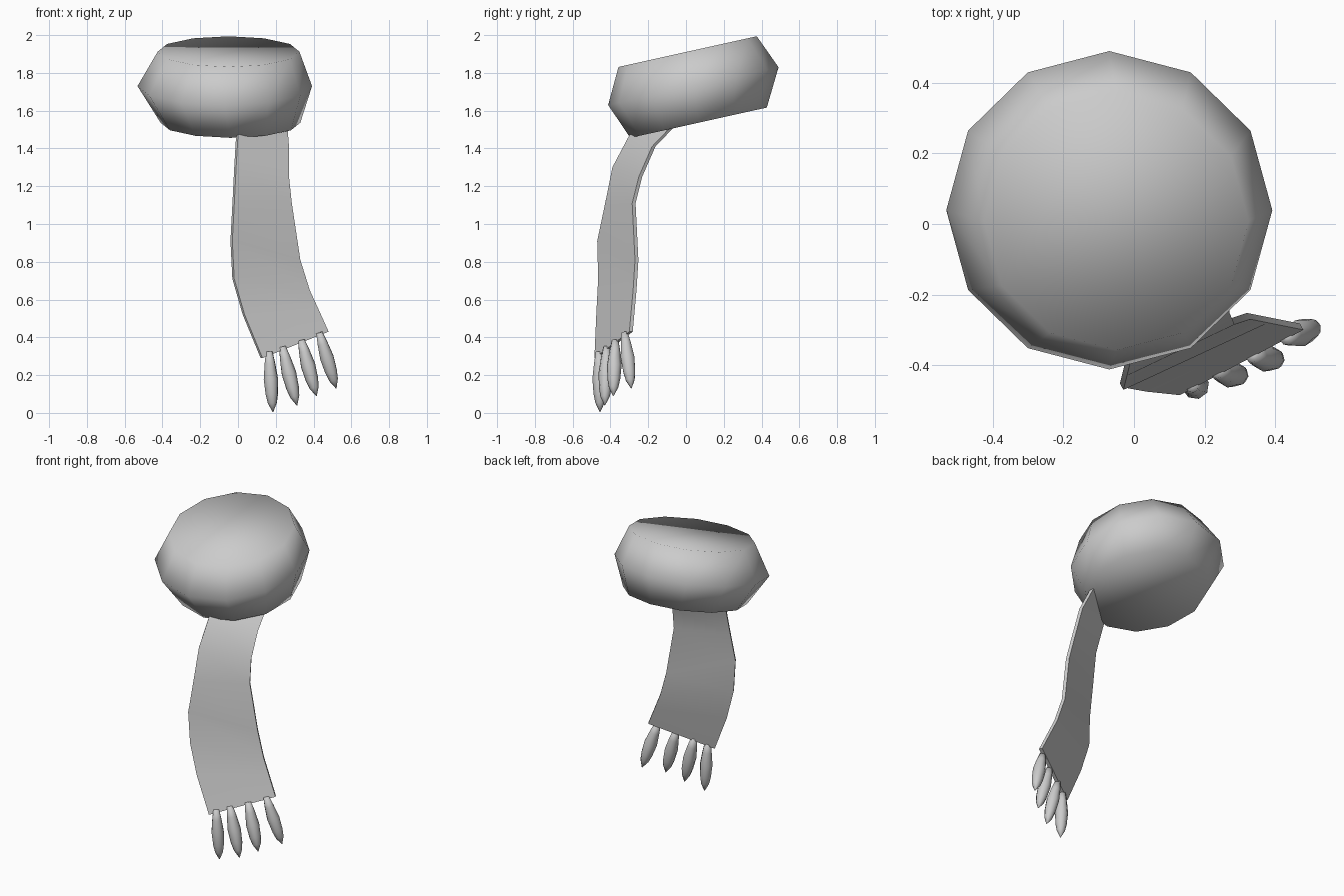
import bpy, bmesh, math
from mathutils import Vector, Matrix

if "Cube" in bpy.data.objects:
    bpy.data.objects.remove(bpy.data.objects["Cube"])

grey = bpy.data.materials.new("light_grey")
grey.diffuse_color = (0.6, 0.6, 0.6, 1)
grey.use_nodes = True
grey.node_tree.nodes["Principled BSDF"].inputs["Base Color"].default_value = grey.diffuse_color


def finish(bm, name, angle=180):
    bmesh.ops.recalc_face_normals(bm, faces=bm.faces)
    me = bpy.data.meshes.new(name)
    bm.to_mesh(me)
    bm.free()
    ob = bpy.data.objects.new(name, me)
    bpy.context.collection.objects.link(ob)
    me.materials.append(grey)
    bpy.ops.object.select_all(action='DESELECT')
    ob.select_set(True)
    bpy.context.view_layer.objects.active = ob
    bpy.ops.object.shade_smooth_by_angle(angle=math.radians(angle))
    return ob


def lathe(name, profile, sides, matrix):
    """Closed solid of rings (height, radius, x shift, y shift)."""
    bm = bmesh.new()
    rings = []
    for h, r, sx, sy in profile:
        rings.append([bm.verts.new(matrix @ Vector((
            sx + r * math.cos(2 * math.pi * i / sides),
            sy + r * math.sin(2 * math.pi * i / sides), h))) for i in range(sides)])
    for a, b in zip(rings, rings[1:]):
        for i in range(sides):
            j = (i + 1) % sides
            bm.faces.new((a[i], a[j], b[j], b[i]))
    bm.faces.new(rings[0][::-1])
    bm.faces.new(rings[-1])
    return finish(bm, name)


# Tilted drum-shaped body
tilt = Matrix.Translation((-0.07, 0.04, 1.725)) @ Matrix.Rotation(math.radians(12.5), 4, 'X')
lathe("body", [(-0.19, 0.37, 0.03, -0.015), (0.005, 0.462, 0, 0), (0.19, 0.375, 0.02, 0.01)], 12, tilt)

# Bent hanging strip: left and right edge points of each row
rows = [((0.00, -0.22, 1.55), (0.26, -0.06, 1.535)),
        ((0.00, -0.30, 1.47), (0.27, -0.18, 1.41)),
        ((-0.01, -0.39, 1.30), (0.27, -0.25, 1.25)),
        ((-0.02, -0.43, 1.10), (0.285, -0.285, 1.11)),
        ((-0.03, -0.47, 0.91), (0.33, -0.27, 0.81)),
        ((-0.02, -0.465, 0.71), (0.38, -0.28, 0.65)),
        ((0.035, -0.475, 0.52), (0.43, -0.29, 0.54)),
        ((0.13, -0.485, 0.29), (0.48, -0.30, 0.43))]
bm = bmesh.new()
back = Vector((-0.010, 0.018, 0))
loops = []
for left, right in rows:
    l, r = Vector(left), Vector(right)
    loops.append([bm.verts.new(p) for p in (l, r, r + back, l + back)])
for a, b in zip(loops, loops[1:]):
    for i in range(4):
        j = (i + 1) % 4
        bm.faces.new((a[i], a[j], b[j], b[i]))
bm.faces.new(loops[0])
bm.faces.new(loops[-1][::-1])
finish(bm, "hanging_strip", 40)

# Four pointed spindles along the lower edge
spindles = [((0.165, -0.46, 0.325), (0.185, -0.455, 0.005)),
            ((0.235, -0.42, 0.35), (0.312, -0.43, 0.04)),
            ((0.335, -0.375, 0.385), (0.415, -0.385, 0.09)),
            ((0.43, -0.325, 0.425), (0.52, -0.29, 0.13))]
shape = [(0, 0.018), (0.2, 0.029), (0.45, 0.039), (0.7, 0.034), (0.85, 0.025), (1, 0.002)]
for n, (top, tip) in enumerate(spindles):
    axis = Vector(tip) - Vector(top)
    m = Matrix.Translation(top) @ axis.to_track_quat('Z', 'Y').to_matrix().to_4x4()
    lathe(f"spindle_{n + 1}", [(t * axis.length, r, 0, 0) for t, r in shape], 8, m)
